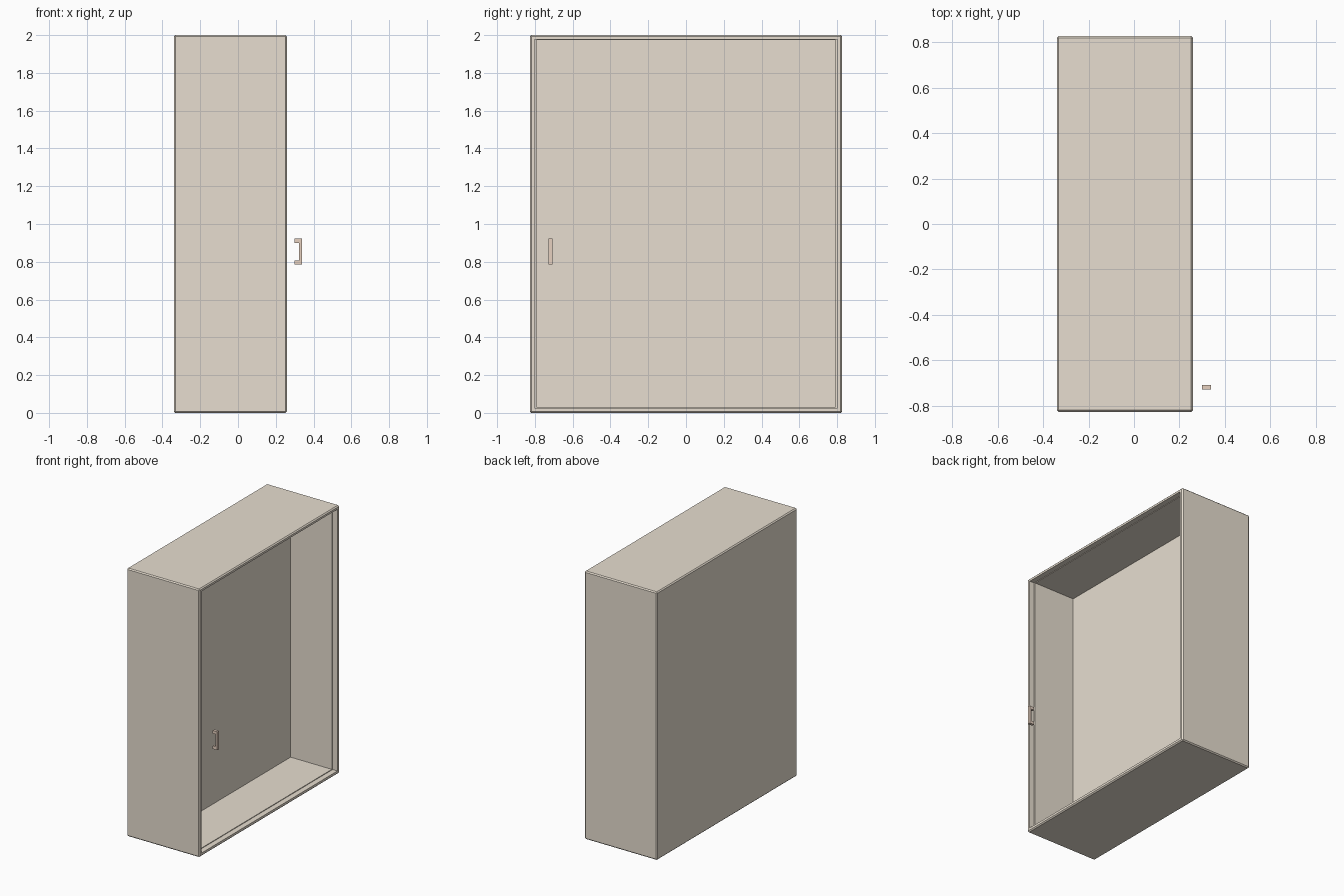
import bpy, bmesh

if "Cube" in bpy.data.objects:
    bpy.data.objects.remove(bpy.data.objects["Cube"])


def material(name, rgb):
    m = bpy.data.materials.new(name)
    m.diffuse_color = (*rgb, 1)
    m.use_nodes = True
    m.node_tree.nodes["Principled BSDF"].inputs["Base Color"].default_value = m.diffuse_color
    return m


def finish(bm, name, mat):
    bmesh.ops.recalc_face_normals(bm, faces=bm.faces)
    me = bpy.data.meshes.new(name)
    bm.to_mesh(me)
    bm.free()
    ob = bpy.data.objects.new(name, me)
    bpy.context.collection.objects.link(ob)
    me.materials.append(mat)
    return ob


body_mat = material("warm_beige", (0.80, 0.73, 0.63))
handle_mat = material("pale_copper", (0.80, 0.64, 0.53))

# cabinet shell: rectangular rings from the back, round the front rim, into the recess
rings = [(-0.34, 0.827, 0.0, 2.0),
         (0.26, 0.827, 0.0, 2.0),
         (0.26, 0.802, 0.025, 1.977),
         (0.22, 0.802, 0.025, 1.977),
         (0.22, 0.792, 0.03, 1.973),
         (-0.12, 0.792, 0.03, 1.973)]
bm = bmesh.new()
loops = [[bm.verts.new((x, y, z)) for y, z in ((-w, lo), (w, lo), (w, hi), (-w, hi))]
         for x, w, lo, hi in rings]
for a, b in zip(loops, loops[1:]):
    for i in range(4):
        j = (i + 1) % 4
        bm.faces.new((a[i], a[j], b[j], b[i]))
bm.faces.new(loops[0])
bm.faces.new(loops[-1])
bmesh.ops.recalc_face_normals(bm, faces=bm.faces)

# small chamfer on the outer edges only
outer = set(loops[0] + loops[1])
edges = [e for e in bm.edges if e.verts[0] in outer and e.verts[1] in outer]
bmesh.ops.bevel(bm, geom=edges, offset=0.008, segments=1, profile=0.5, affect='EDGES')
finish(bm, "cabinet_shell", body_mat)

# pull handle: C profile in xz, extruded along y
profile = [(0.30, 0.785), (0.338, 0.785), (0.338, 0.922), (0.30, 0.922),
           (0.30, 0.90), (0.322, 0.90), (0.322, 0.807), (0.30, 0.807)]
bm = bmesh.new()
face = bm.faces.new([bm.verts.new((x, -0.728, z)) for x, z in profile])
res = bmesh.ops.extrude_face_region(bm, geom=[face])
bmesh.ops.translate(bm, vec=(0, 0.02, 0),
                    verts=[v for v in res["geom"] if isinstance(v, bmesh.types.BMVert)])
finish(bm, "pull_handle", handle_mat)
